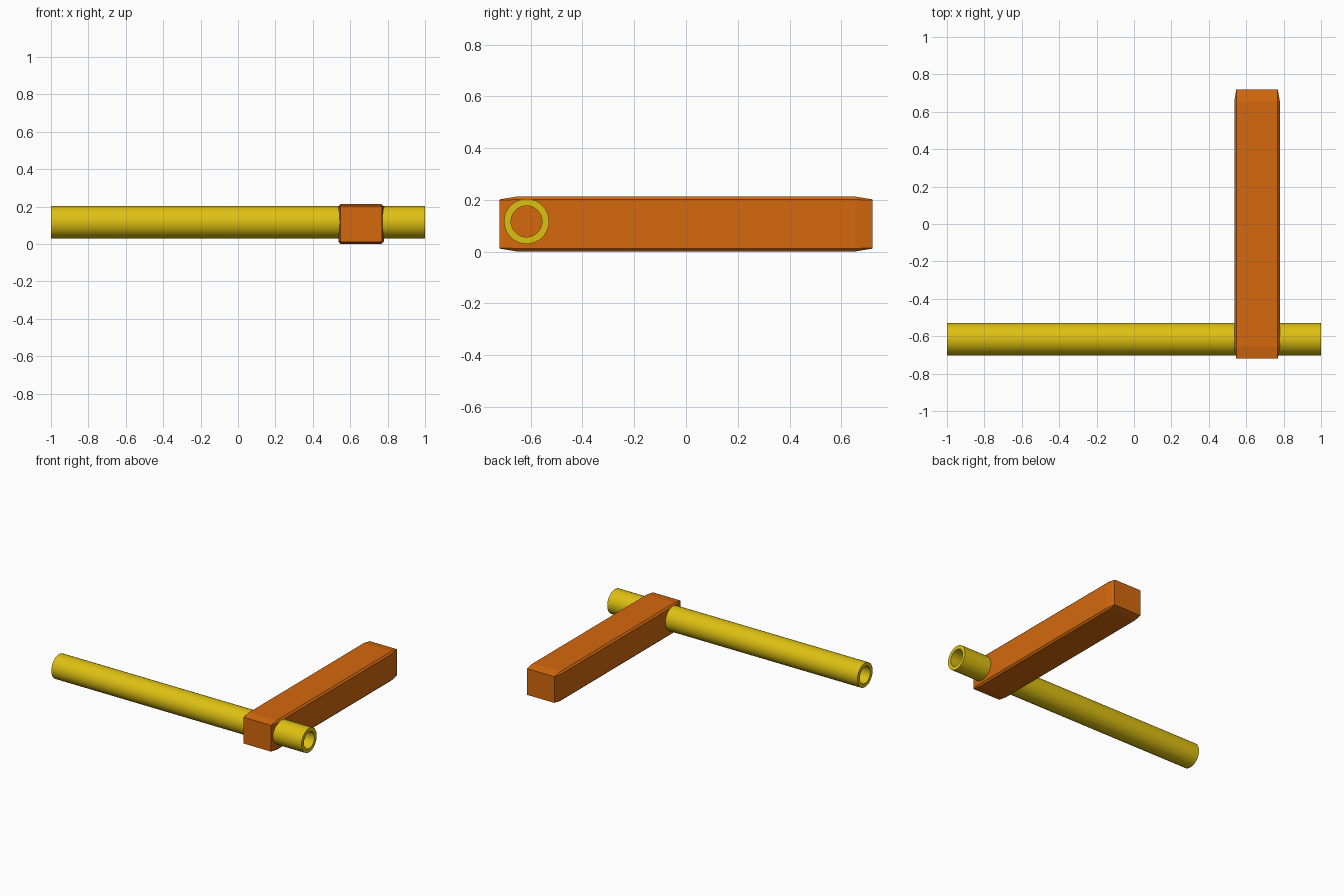
import bpy, bmesh, math

if "Cube" in bpy.data.objects:
    bpy.data.objects.remove(bpy.data.objects["Cube"])


def material(name, rgb):
    m = bpy.data.materials.new(name)
    m.diffuse_color = (*rgb, 1)
    m.use_nodes = True
    m.node_tree.nodes["Principled BSDF"].inputs["Base Color"].default_value = m.diffuse_color
    return m


def finish(bm, name, mat):
    bmesh.ops.recalc_face_normals(bm, faces=bm.faces)
    mesh = bpy.data.meshes.new(name)
    bm.to_mesh(mesh)
    bm.free()
    mesh.materials.append(mat)
    ob = bpy.data.objects.new(name, mesh)
    bpy.context.collection.objects.link(ob)
    return ob


def loft(bm, rings, closed=False):
    """Bridge equal-length rings of points; cap the ends unless closed."""
    loops = [[bm.verts.new(p) for p in ring] for ring in rings]
    n = len(loops[0])
    pairs = list(zip(loops, loops[1:] + loops[:1])) if closed else list(zip(loops, loops[1:]))
    for a, b in pairs:
        for i in range(n):
            j = (i + 1) % n
            bm.faces.new((a[i], a[j], b[j], b[i]))
    if not closed:
        bm.faces.new(loops[0])
        bm.faces.new(loops[-1])


yellow = material("yellow", (0.73, 0.53, 0.006))
orange = material("orange", (0.66, 0.14, 0.004))

# Hollow pipe along x
PIPE_Y, PIPE_Z, OUTER, INNER, SIDES = -0.616, 0.117, 0.087, 0.06, 48


def pipe_ring(x, r):
    return [(x, PIPE_Y + r * math.cos(2 * math.pi * i / SIDES),
             PIPE_Z + r * math.sin(2 * math.pi * i / SIDES)) for i in range(SIDES)]


bm = bmesh.new()
loft(bm, [pipe_ring(-1, OUTER), pipe_ring(1, OUTER), pipe_ring(1, INNER), pipe_ring(-1, INNER)], True)
pipe = finish(bm, "pipe", yellow)
bpy.context.view_layer.objects.active = pipe
pipe.select_set(True)
bpy.ops.object.shade_smooth_by_angle(angle=math.radians(35))

# Bar along y with chamfered long edges and tapered ends
BAR_X, BAR_Z = 0.658, 0.107


def bar_ring(y, w, h, c):
    corners = [(w, h - c), (w - c, h), (c - w, h), (-w, h - c),
               (-w, c - h), (c - w, -h), (w - c, -h), (w, c - h)]
    return [(BAR_X + x, y, BAR_Z + z) for x, z in corners]


bm = bmesh.new()
loft(bm, [bar_ring(-0.72, 0.111, 0.095, 0.002), bar_ring(-0.655, 0.122, 0.106, 0.012),
          bar_ring(0.655, 0.122, 0.106, 0.012), bar_ring(0.72, 0.111, 0.095, 0.002)])
finish(bm, "bar", orange)
